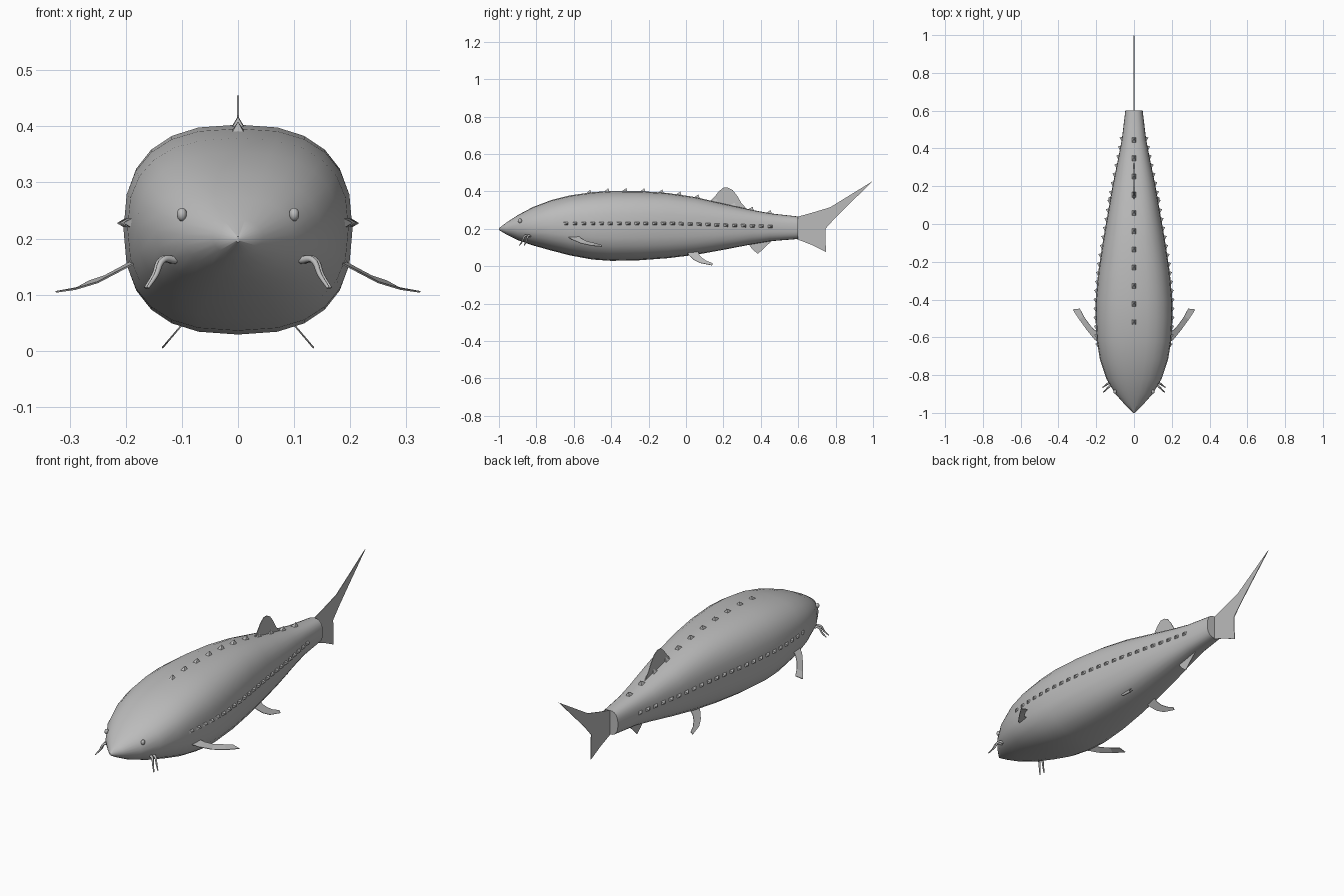
import bpy, bmesh, math
from mathutils import Vector

cube = bpy.data.objects.get("Cube")
if cube:
    bpy.data.objects.remove(cube)

grey = bpy.data.materials.new("plain grey")
grey.use_nodes = True
grey.diffuse_color = (0.5, 0.5, 0.5, 1)
grey.node_tree.nodes["Principled BSDF"].inputs["Base Color"].default_value = (0.5, 0.5, 0.5, 1)


def make(name, verts, faces, smooth=False):
    mesh = bpy.data.meshes.new(name)
    mesh.from_pydata([tuple(v) for v in verts], [], faces)
    bm = bmesh.new()
    bm.from_mesh(mesh)
    bmesh.ops.recalc_face_normals(bm, faces=bm.faces)
    bm.to_mesh(mesh)
    bm.free()
    mesh.materials.append(grey)
    obj = bpy.data.objects.new(name, mesh)
    bpy.context.collection.objects.link(obj)
    if smooth:
        bpy.ops.object.select_all(action="DESELECT")
        obj.select_set(True)
        bpy.context.view_layer.objects.active = obj
        bpy.ops.object.shade_smooth_by_angle(angle=math.radians(50))
    return obj


# Body stations: y, half width, bottom, top
STATIONS = [(-1, 0.004, 0.194, 0.204), (-0.96, 0.045, 0.170, 0.234), (-0.9, 0.098, 0.140, 0.273),
            (-0.82, 0.146, 0.112, 0.316), (-0.72, 0.180, 0.084, 0.354), (-0.62, 0.197, 0.058, 0.379),
            (-0.5, 0.204, 0.036, 0.396), (-0.4, 0.203, 0.029, 0.403), (-0.25, 0.189, 0.032, 0.402),
            (-0.1, 0.166, 0.043, 0.392), (0.05, 0.140, 0.061, 0.370), (0.2, 0.114, 0.088, 0.335),
            (0.35, 0.083, 0.117, 0.302), (0.45, 0.064, 0.134, 0.283), (0.6, 0.046, 0.146, 0.266)]
SIDES = 24


def section(y):
    for a, b in zip(STATIONS, STATIONS[1:]):
        if a[0] <= y <= b[0]:
            t = (y - a[0]) / (b[0] - a[0])
            return [p + (q - p) * t for p, q in zip(a[1:], b[1:])]


def surface(y, angle):
    """Point on the rounded-box cross section of the body."""
    half, low, high = section(y)
    power = 2 / (2.0 + 0.55 * min(1, (y + 1) / 0.4))
    c, s = math.cos(angle), math.sin(angle)
    x = math.copysign(abs(c) ** power, c) * half
    z = math.copysign(abs(s) ** power, s) * (high - low) / 2
    return Vector((x, y, (high + low) / 2 + z))


verts = [surface(st[0], math.tau * k / SIDES) for st in STATIONS for k in range(SIDES)]
faces = [(r * SIDES + k, r * SIDES + (k + 1) % SIDES,
          (r + 1) * SIDES + (k + 1) % SIDES, (r + 1) * SIDES + k)
         for r in range(len(STATIONS) - 1) for k in range(SIDES)]
faces += [tuple(range(SIDES)), tuple(range(len(verts) - SIDES, len(verts)))]
make("body", verts, faces, smooth=True)


# Fins are thin sheets
def fin(name, points, faces=None):
    obj = make(name, points, faces or [tuple(range(len(points)))])
    mod = obj.modifiers.new("thickness", "SOLIDIFY")
    mod.thickness = 0.003
    mod.offset = 0


def middle_fin(name, outline):
    fin(name, [(0, y, z) for y, z in outline])


middle_fin("tail_fin", [(0.58, 0.26), (0.68, 0.288), (0.77, 0.315), (0.998, 0.455), (0.86, 0.32),
                        (0.79, 0.25), (0.745, 0.2), (0.748, 0.077), (0.67, 0.115), (0.58, 0.15)])
middle_fin("dorsal_fin", [(0.12, 0.34), (0.15, 0.368), (0.175, 0.4), (0.2, 0.42), (0.225, 0.42),
                          (0.25, 0.407), (0.275, 0.375), (0.295, 0.34), (0.33, 0.3)])
middle_fin("anal_fin", [(0.33, 0.125), (0.355, 0.09), (0.385, 0.066), (0.42, 0.1), (0.47, 0.145)])

PECTORAL = [((0.17, -0.64, 0.163), (0.17, -0.585, 0.17)), ((0.21, -0.61, 0.143), (0.21, -0.56, 0.148)),
            ((0.25, -0.56, 0.122), (0.238, -0.53, 0.133)), ((0.29, -0.505, 0.110), (0.265, -0.49, 0.124)),
            ((0.325, -0.452, 0.105), (0.287, -0.448, 0.112))]
PELVIC = [((0.0, 0.085), (0.065, 0.085)), ((0.015, 0.06), (0.07, 0.062)), ((0.04, 0.036), (0.085, 0.044)),
          ((0.075, 0.018), (0.11, 0.028)), ((0.14, 0.005), (0.142, 0.016))]

for side, tag in ((1, "left"), (-1, "right")):
    strips = [(i, i + 1, i + 3, i + 2) for i in range(0, 8, 2)]
    fin(tag + "_pectoral_fin", [(side * x, y, z) for pair in PECTORAL for x, y, z in pair], strips)
    fin(tag + "_pelvic_fin", [(side * (0.135 - 0.85 * (z - 0.005)), y, z)
                              for pair in PELVIC for y, z in pair], strips)

    # Eyes
    bpy.ops.mesh.primitive_uv_sphere_add(segments=16, ring_count=10, radius=0.012,
                                         location=(side * 0.1, -0.888, 0.243))
    eye = bpy.context.object
    eye.name = tag + "_eye"
    eye.scale = (0.75, 0.9, 1)
    eye.data.materials.append(grey)
    bpy.ops.object.shade_smooth()

    # Barbels: two tapered whiskers on each side
    for n, dy in enumerate((0, 0.024)):
        curve = bpy.data.curves.new(tag + "_barbel", "CURVE")
        curve.dimensions = "3D"
        curve.bevel_depth = 0.007
        curve.bevel_resolution = 2
        curve.use_fill_caps = True
        spline = curve.splines.new("BEZIER")
        path = [(0.112, -0.845, 0.162), (0.133, -0.862, 0.162), (0.146, -0.875, 0.135), (0.161, -0.89, 0.112)]
        spline.bezier_points.add(len(path) - 1)
        spline.resolution_u = 5
        for i, (point, (x, y, z)) in enumerate(zip(spline.bezier_points, path)):
            point.co = (side * (x + n * 0.004), y + dy * (0.6 + i * 0.15), z)
            point.radius = 1 - 0.2 * i
            point.handle_left_type = point.handle_right_type = "AUTO"
        curve.materials.append(grey)
        whisker = bpy.data.objects.new(f"{tag}_barbel_{n + 1}", curve)
        bpy.context.collection.objects.link(whisker)


# Scutes: rows of small pointed plates leaning to the rear
def scute_row(name, count, start, step, angle, length, width, height):
    verts, faces = [], []
    for i in range(count):
        y = start + i * step
        front, mid, back = (surface(y + d, angle) for d in (-length / 2, 0, length / 2))
        out = Vector((math.cos(angle), 0, math.sin(angle)))
        out = Vector((round(out.x), 0, round(out.z)))
        across = Vector((out.z, 0, out.x)) * width / 2
        sink = out * 0.006
        b = len(verts)
        verts += [front - across - sink, front + across - sink, back + across - sink,
                  back - across - sink, mid + out * height + Vector((0, length * 0.3, 0))]
        faces += [(b, b + 1, b + 2, b + 3)]
        faces += [(b + k, b + (k + 1) % 4, b + 4) for k in range(4)]
    make(name, verts, faces)


scute_row("back_scutes", 11, -0.523, 0.0965, math.pi / 2, 0.036, 0.026, 0.016)
scute_row("left_scutes", 24, -0.645, 0.0475, 0.03, 0.034, 0.022, 0.012)
scute_row("right_scutes", 24, -0.645, 0.0475, math.pi - 0.03, 0.034, 0.022, 0.012)
